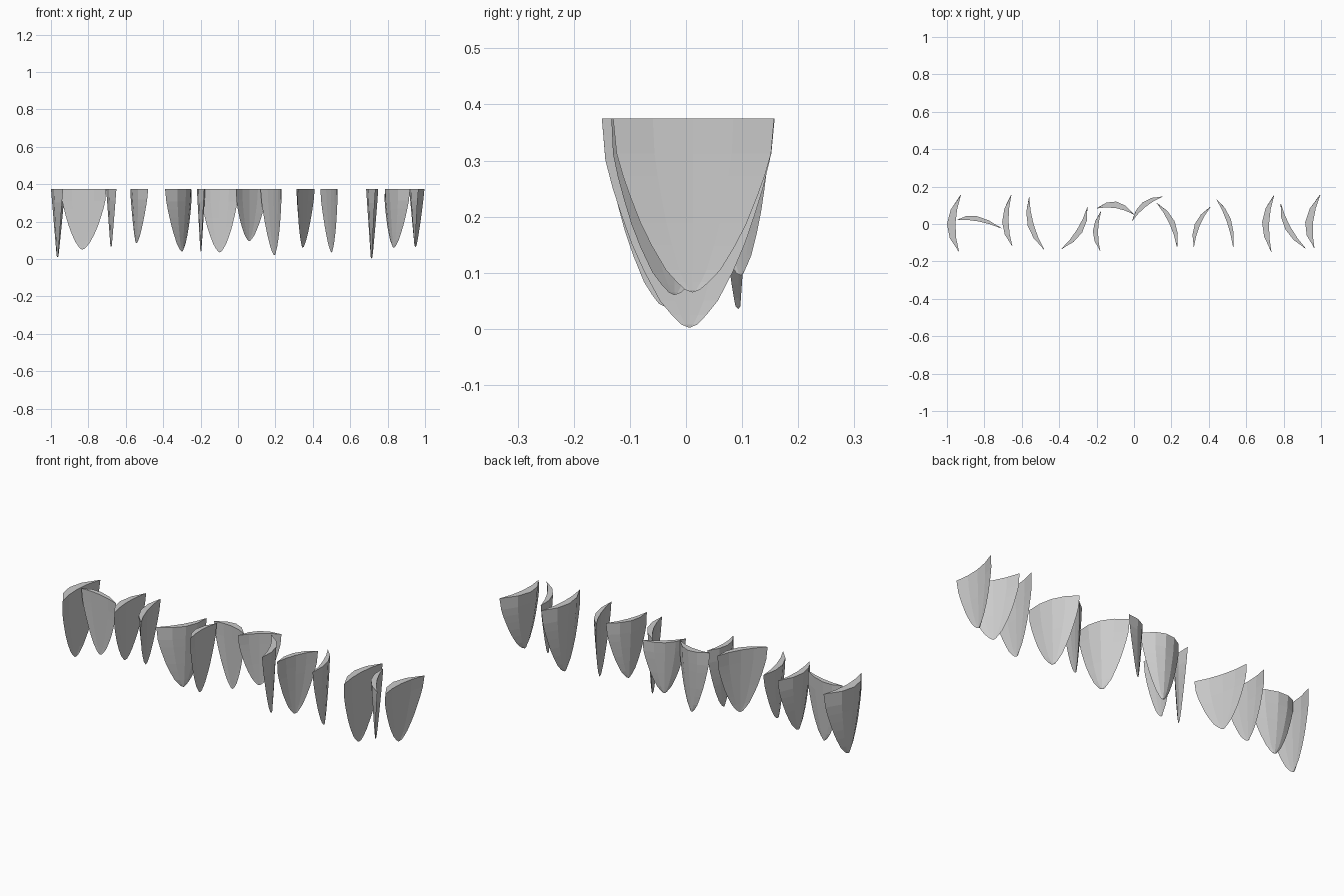
import bpy, bmesh
from mathutils import Vector

if "Cube" in bpy.data.objects:
    bpy.data.objects.remove(bpy.data.objects["Cube"])

TOP = 0.375
# taper of each shard: (height fraction, width factor)
TAPER = [(0.015, 0.09), (0.06, 0.2), (0.13, 0.34), (0.27, 0.52), (0.4, 0.66),
         (0.54, 0.78), (0.67, 0.88), (0.8, 0.96), (1, 1)]

# back tip x,y / front tip x,y / outer bulge x,y / lowest z
SHARDS = [
    (-.925, .155, -.935, -.15, -1.0, 0, .01),
    (-.945, .022, -.705, -.025, -.84, .042, .05),
    (-.655, .158, -.65, -.12, -.705, .01, .065),
    (-.56, .145, -.48, -.137, -.568, -.01, .085),
    (-.25, .09, -.39, -.135, -.277, -.045, .04),
    (-.175, .07, -.18, -.145, -.22, -.04, .04),
    (-.2, .083, 0, .05, -.095, .12, .035),
    (-.01, .015, .155, .147, .045, .115, .095),
    (.12, .113, .23, -.125, .217, .015, .02),
    (.41, .093, .32, -.125, .325, .0, .06),
    (.44, .133, .53, -.125, .518, .025, .035),
    (.75, .155, .735, -.15, .685, .01, .002),
    (.785, .11, .92, -.133, .81, -.03, .06),
    (.997, .157, .965, -.13, .915, .01, .065),
]


def arc(a, mid, b, n=4):
    """Quadratic arc from a to b passing through mid."""
    c = 2 * mid - (a + b) / 2
    return [a * (1 - t) ** 2 + c * 2 * t * (1 - t) + b * t * t
            for t in (i / n for i in range(n + 1))]


def shard(name, ax, ay, bx, by, ox, oy, low):
    a, b, o = Vector((ax, ay)), Vector((bx, by)), Vector((ox, oy))
    mid = (a + b) / 2
    base = o.lerp(mid, 0.5)
    along = (b - a).normalized()
    # crescent cross-section
    section = arc(a, o, b) + arc(b, o.lerp(mid, 0.65), a)[1:-1]
    bm = bmesh.new()
    rings = []
    for t, w in TAPER:
        ring = []
        for p in section:
            d = p - base
            u = along * d.dot(along)
            q = base + u * w + (d - u) * (0.12 + 0.88 * t)
            ring.append(bm.verts.new((q.x, q.y, low + t * (TOP - low))))
        rings.append(ring)
    n = len(section)
    for r, s in zip(rings, rings[1:]):
        for i in range(n):
            bm.faces.new((r[i], r[(i + 1) % n], s[(i + 1) % n], s[i]))
    # pointed bottom and flat top
    point = bm.verts.new((base.x, base.y, low))
    for i in range(n):
        bm.faces.new((rings[0][i], point, rings[0][(i + 1) % n]))
    bm.faces.new(rings[-1])
    bmesh.ops.recalc_face_normals(bm, faces=bm.faces)
    me = bpy.data.meshes.new(name)
    bm.to_mesh(me)
    bm.free()
    bpy.context.collection.objects.link(bpy.data.objects.new(name, me))


# row of curved pointed shards
for i, s in enumerate(SHARDS):
    shard(f"pointed_shard_{i + 1}", *s)
